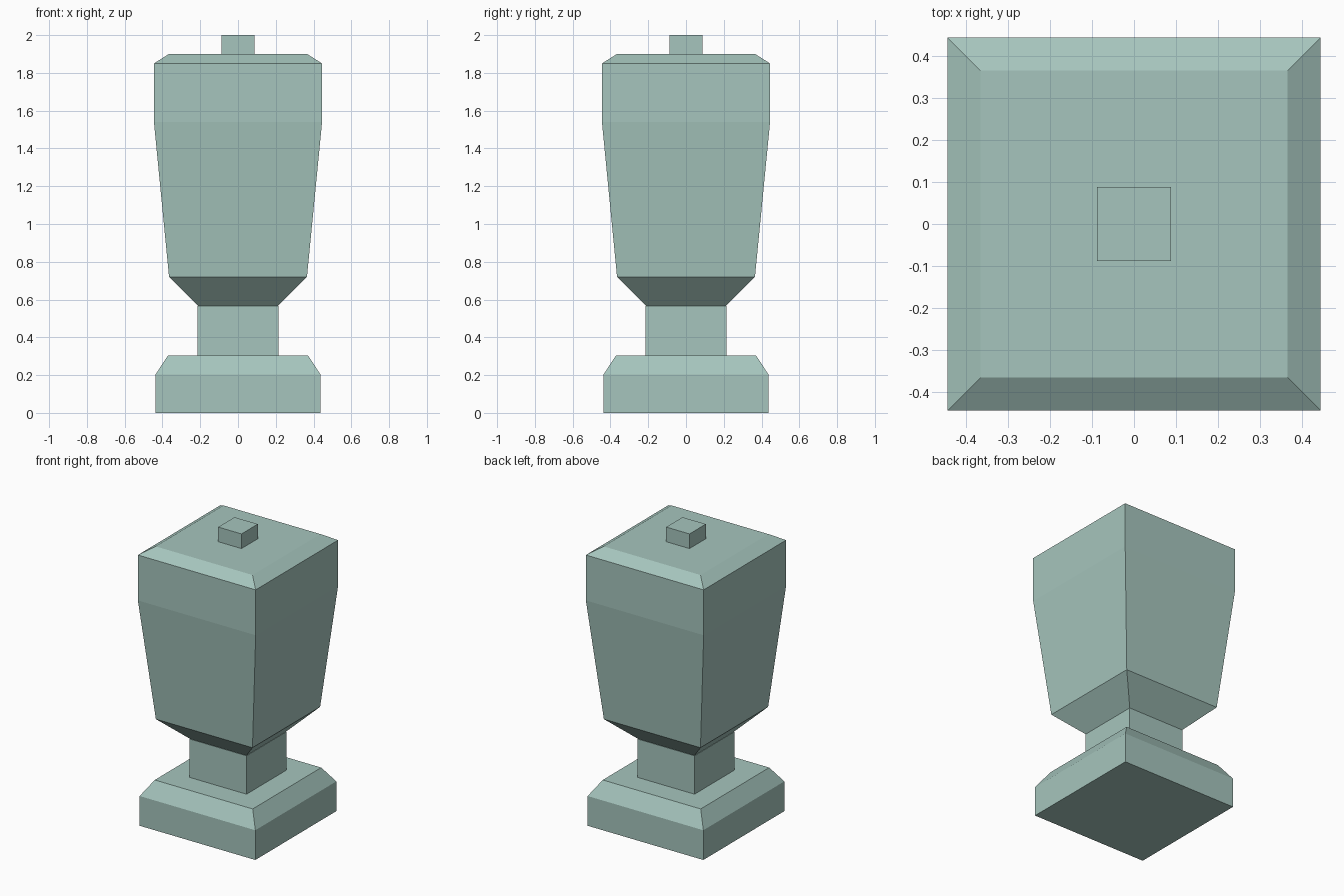
import bpy, bmesh

if "Cube" in bpy.data.objects:
    bpy.data.objects.remove(bpy.data.objects["Cube"])

mat = bpy.data.materials.new("pale_teal")
mat.diffuse_color = (0.38, 0.56, 0.51, 1)
mat.use_nodes = True
mat.node_tree.nodes["Principled BSDF"].inputs["Base Color"].default_value = mat.diffuse_color


def square_loft(name, profile):
    """Stack square rings given as (half width, height) and cap both ends."""
    bm = bmesh.new()
    rings = [[bm.verts.new((sx * h, sy * h, z))
              for sx, sy in ((-1, -1), (1, -1), (1, 1), (-1, 1))]
             for h, z in profile]
    for a, b in zip(rings, rings[1:]):
        for i in range(4):
            j = (i + 1) % 4
            bm.faces.new((a[i], a[j], b[j], b[i]))
    bm.faces.new(rings[0][::-1])
    bm.faces.new(rings[-1])
    mesh = bpy.data.meshes.new(name)
    bm.to_mesh(mesh)
    bm.free()
    mesh.materials.append(mat)
    obj = bpy.data.objects.new(name, mesh)
    bpy.context.collection.objects.link(obj)
    return obj


# Chamfered plinth
square_loft("base", [(0.437, 0), (0.437, 0.203), (0.37, 0.305)])
# Square stem
square_loft("neck", [(0.215, 0.305), (0.215, 0.567)])
# Flared, tapering body with chamfered top
square_loft("body", [(0.212, 0.567), (0.365, 0.72), (0.445, 1.54),
                     (0.445, 1.85), (0.366, 1.90)])
# Small block on top
square_loft("knob", [(0.088, 1.90), (0.088, 2.0)])
